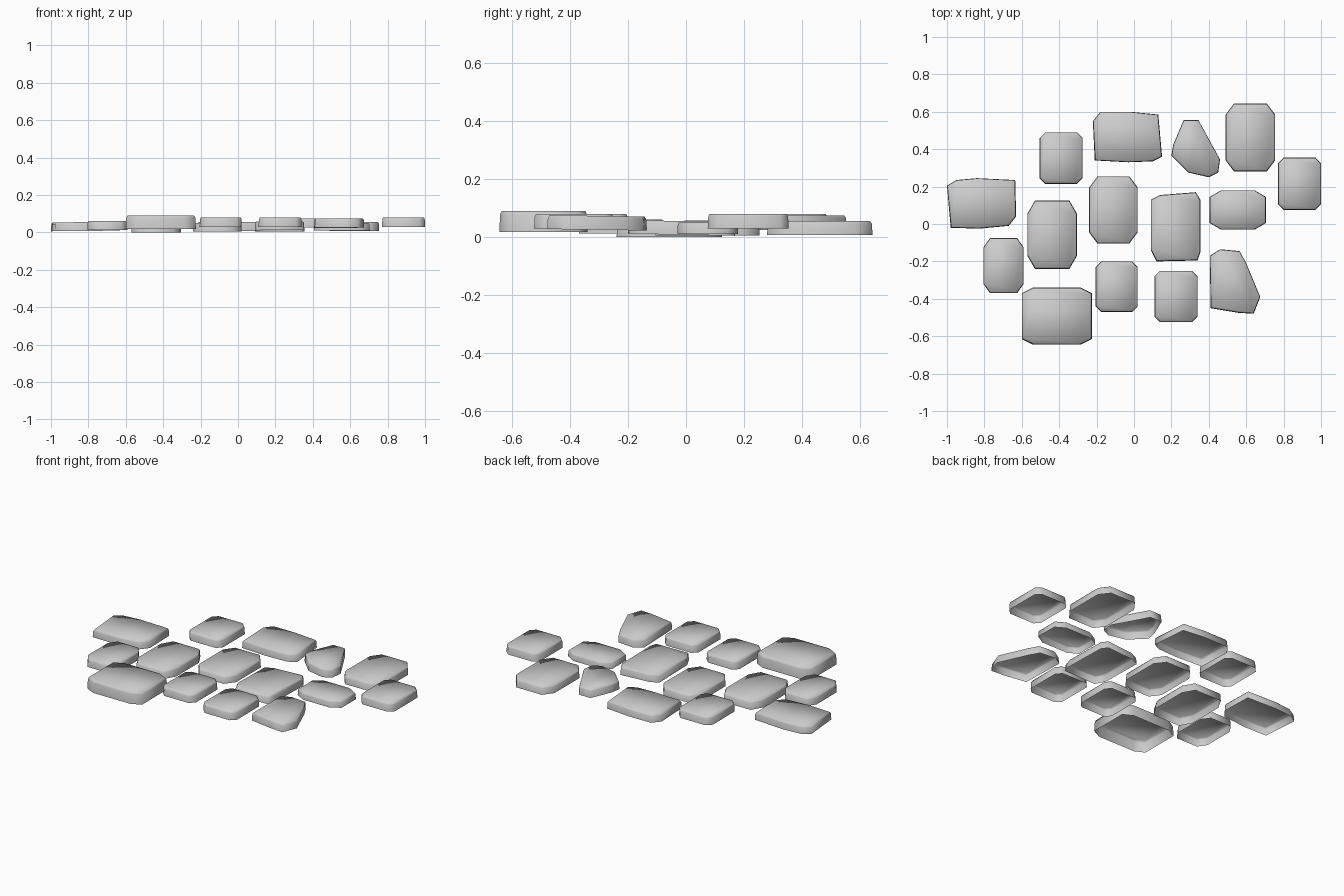
import bpy, bmesh

if "Cube" in bpy.data.objects:
    bpy.data.objects.remove(bpy.data.objects["Cube"])

def stone(name, outline, z0, z1, slope=(0, 0)):
    """Hollow paving stone: flared wall plus a cap, open underneath."""
    cx = (min(p[0] for p in outline) + max(p[0] for p in outline)) / 2
    cy = (min(p[1] for p in outline) + max(p[1] for p in outline)) / 2
    bm = bmesh.new()
    rings = []
    for t, inset in ((0, 1.0), (0.82, 0.985), (1, 0.95)):
        ring = []
        for x, y in outline:
            px, py = cx + (x - cx) * inset, cy + (y - cy) * inset
            z = z0 + (z1 - z0) * t + slope[0] * (px - cx) + slope[1] * (py - cy)
            ring.append(bm.verts.new((px, py, z)))
        rings.append(ring)
    n = len(outline)
    for a, b in zip(rings, rings[1:]):
        for i in range(n):
            j = (i + 1) % n
            bm.faces.new((a[i], a[j], b[j], b[i]))
    bm.faces.new(rings[-1])
    bmesh.ops.recalc_face_normals(bm, faces=bm.faces[:])
    if max(bm.faces, key=lambda f: f.calc_area()).normal.z < 0:
        bmesh.ops.reverse_faces(bm, faces=bm.faces[:])
    for f in bm.faces:
        f.smooth = True
    me = bpy.data.meshes.new(name)
    bm.to_mesh(me)
    bm.free()
    bpy.context.collection.objects.link(bpy.data.objects.new(name, me))

def clipped(x0, x1, y0, y1, cx, cy):
    """Rectangle with clipped corners."""
    return [(x0 + cx, y0), (x1 - cx, y0), (x1, y0 + cy), (x1, y1 - cy),
            (x1 - cx, y1), (x0 + cx, y1), (x0, y1 - cy), (x0, y0 + cy)]

# Regular stones: x0, x1, y0, y1, corner x, corner y, bottom, top
regular = [
    (-.505, -.275, .215, .49, .03, .03, .03, .08),
    (.49, .755, .28, .645, .045, .06, .007, .055),
    (.77, 1.0, .075, .355, .03, .03, .03, .08),
    (.405, .705, -.03, .18, .06, .035, .01, .05),
    (-.24, .02, -.105, .255, .045, .06, .005, .05),
    (-.57, -.305, -.24, .125, .04, .07, 0, .05),
    (-.805, -.59, -.37, -.075, .035, .05, .012, .06),
    (-.6, -.225, -.645, -.34, .06, .03, .018, .09),
    (-.205, .02, -.47, -.2, .03, .03, .03, .08),
    (.11, .34, -.525, -.25, .03, .03, .03, .08),
]
for i, r in enumerate(regular):
    stone(f"regular_stone_{i + 1}", clipped(*r[:6]), r[6], r[7])

# Irregular stones
stone("left_stone", [(-1, .205), (-.95, .235), (-.84, .245), (-.635, .235), (-.63, .04),
      (-.67, -.01), (-.83, -.025), (-.98, -.02)], .008, .055, (.01, 0))
stone("back_stone", [(-.22, .55), (-.18, .6), (-.02, .6), (.13, .585), (.15, .36),
      (.1, .335), (-.03, .33), (-.21, .34)], .008, .055)
stone("wedge_stone", [(.265, .555), (.345, .555), (.46, .345), (.45, .275), (.4, .25),
      (.29, .275), (.2, .365), (.21, .425)], .025, .075)
stone("middle_stone", [(.09, .13), (.14, .155), (.33, .17), (.355, .13), (.355, -.15),
      (.34, -.195), (.12, -.2), (.09, -.14)], .008, .055, (0, -.02))
stone("front_stone", [(.405, -.17), (.46, -.135), (.565, -.145), (.6, -.21), (.675, -.39),
      (.64, -.48), (.56, -.475), (.41, -.45)], .025, .073, (0, -.015))
